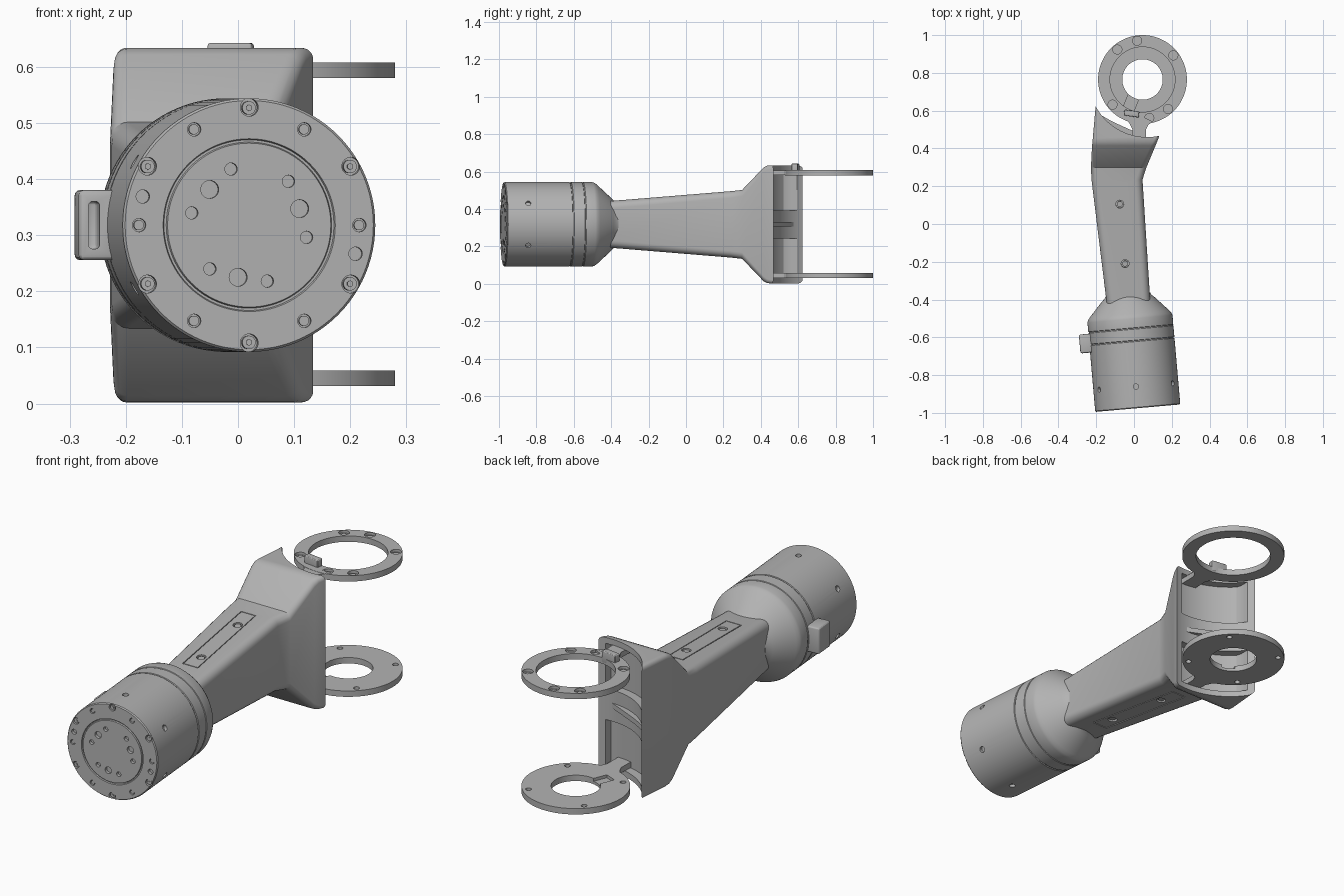
import bpy, bmesh
from math import sin, cos, radians, pi
from mathutils import Matrix, Vector

if "Cube" in bpy.data.objects:
    bpy.data.objects.remove(bpy.data.objects["Cube"])

grey = bpy.data.materials.new("machined_grey")
grey.use_nodes = True
grey.diffuse_color = (0.45, 0.45, 0.45, 1)
grey.node_tree.nodes["Principled BSDF"].inputs["Base Color"].default_value = grey.diffuse_color

MID = 0.318                                    # mid height of the whole arm
T, R = Matrix.Translation, Matrix.Rotation
ARM = T((0.02, -0.975, MID)) @ R(radians(5), 4, 'Z')   # local y runs along the motor
RING = Vector((0.045, 0.765, 0))
parts = []


def finish(name, bm, keep=True):
    bmesh.ops.recalc_face_normals(bm, faces=bm.faces)
    me = bpy.data.meshes.new(name)
    bm.to_mesh(me)
    bm.free()
    me.materials.append(grey)
    ob = bpy.data.objects.new(name, me)
    bpy.context.scene.collection.objects.link(ob)
    if keep:
        parts.append(ob)
    else:
        ob.hide_render = True
    return ob


def loft(name, rings, keep=True):
    """Skin a list of equally long point rings and cap both ends."""
    bm = bmesh.new()
    vs = [[bm.verts.new(p) for p in ring] for ring in rings]
    n = len(vs[0])
    for a, b in zip(vs, vs[1:]):
        for i in range(n):
            j = (i + 1) % n
            bm.faces.new((a[i], a[j], b[j], b[i]))
    bm.faces.new(vs[0])
    bm.faces.new(vs[-1])
    return finish(name, bm, keep)


def prism(name, pts, z0, z1, keep=True):
    return loft(name, [[(x, y, z) for x, y in pts] for z in (z0, z1)], keep)


def cylinders(name, specs, keep=True, seg=24):
    """Several cylinders in one mesh; each spec is (matrix, radius, depth)."""
    bm = bmesh.new()
    for m, r, d in specs:
        bmesh.ops.create_cone(bm, cap_ends=True, segments=seg, radius1=r,
                              radius2=r, depth=d, matrix=m)
    return finish(name, bm, keep)


def box(name, m, size, bevel=0, keep=True):
    bm = bmesh.new()
    bmesh.ops.create_cube(bm, size=1, matrix=m @ Matrix.Diagonal((*size, 1)))
    if bevel:
        bmesh.ops.bevel(bm, geom=bm.edges[:], offset=bevel, segments=3,
                        profile=0.5, affect='EDGES')
    return finish(name, bm, keep)


def cut(ob, *cutters):
    for c in cutters:
        mod = ob.modifiers.new("cut", 'BOOLEAN')
        mod.operation, mod.solver, mod.object = 'DIFFERENCE', 'EXACT', c
        bpy.context.view_layer.objects.active = ob
        bpy.ops.object.modifier_apply(modifier=mod.name)
    for c in cutters:
        bpy.data.objects.remove(c)


def circle(r, y, n=96):
    return [ARM @ Vector((r * cos(2 * pi * i / n), y, r * sin(2 * pi * i / n)))
            for i in range(n)]


def on_face(radius, deg, y=0):
    a = radians(deg)
    return ARM @ T((radius * cos(a), y, radius * sin(a))) @ R(pi / 2, 4, 'X')


# Motor housing: turned profile with face groove, two seams and a rear cone
profile = [(.146, 0), (.148, .006), (.152, .006), (.154, 0), (.222, 0), (.226, .005),
           (.226, .352), (.222, .354), (.222, .358), (.226, .36), (.226, .418),
           (.223, .42), (.223, .424), (.226, .426), (.226, .474), (.222, .486),
           (.212, .5), (.14, .578), (.125, .592), (.118, .605)]
housing = loft("motor_housing", [circle(r, y) for r, y in profile])
sixths = range(0, 360, 60)
face_holes = [(on_face(.21, a + 30), .016, .05) for a in sixths]
face_holes += [(on_face(.197, a), .012, .03) for a in [*sixths, 165, -15]]
face_holes += [(on_face(.105, a + 48), .011, .03) for a in sixths]
face_holes += [(on_face(.095, a), .016, .03) for a in (18, 138, 258)]
side_holes = [(ARM @ R(radians(a + 30), 4, 'Y') @ T((.226, .115, 0)) @ R(pi / 2, 4, 'Y'),
               .014, .03) for a in sixths]
cut(housing, cylinders("hole_cutter", face_holes + side_holes, False))

# Screws in the motor face
cylinders("face_screws", [(on_face(.209, a + 30, .016), .012, .022) for a in sixths])
cylinders("face_screw_sockets", [(on_face(.209, a + 30, .004), .006, .004) for a in sixths], seg=6)
cylinders("face_pins", [(on_face(.197, a, .012), .009, .016) for a in sixths])

# Cable socket on the side of the motor
socket = box("cable_socket", ARM @ T((-.243, .365, 0)), (.068, .1, .125), .01)
cut(socket, box("slot_cutter", ARM @ T((-.25, .33, 0)), (.02, .08, .085), .008, False))


# Arm body: rounded rectangles lofted from the neck to the flared yoke
def section(y, x0, x1, h, r):
    pts = []
    for cx, cz, start in ((x1 - r, h - r, 0), (x0 + r, h - r, 90),
                          (x0 + r, r - h, 180), (x1 - r, r - h, 270)):
        for k in range(6):
            a = radians(start + 18 * k)
            pts.append((cx + r * cos(a), y, MID + cz + r * sin(a)))
    return pts


body = loft("arm_body", [section(*s) for s in (
    (-.44, -.142, .088, .122, .04), (.235, -.225, .045, .177, .036),
    (.3, -.228, .066, .184, .034), (.415, -.222, .114, .304, .026),
    (.435, -.22, .122, .314, .022), (.455, -.218, .13, .316, .02),
    (.66, -.2, .2, .316, .02))])

# Concave yoke mouth and the upper and lower pockets inside it
mouth = cylinders("mouth_cutter", [(T((.07, .77, MID)), .31, 1)], False, 128)
pocket = []
for a in range(185, 291, 5):
    x = .07 + .35 * cos(radians(a))
    pocket.append((min(max(x, -.185), .1), .77 + .35 * sin(radians(a))))
pocket.append((.1, .6))
cut(body, mouth, *[prism("pocket_cutter", pocket, MID + s * .075, MID + s * .288, False)
                   for s in (1, -1)])
# Small rib across the middle of the yoke
prism("yoke_rib", [(-.19, .585), (-.19, .5), (.02, .44), (.09, .45), (0, .49), (-.11, .54)],
      MID - .012, MID + .012)

# Cover plates with two screws, on the top and underside of the arm
outline = [(-.132, .212), (-.054, .212), (-.003, -.298), (-.085, -.298)]
inner = [(-.128, .208), (-.057, .208), (-.007, -.294), (-.081, -.294)]
for side, s in (("upper", 1), ("lower", -1)):
    def skin(x, y, off):
        return (x, y, MID + s * (.122 + (y + .44) * .0815 + off))

    def slab(name, pts, lo, hi, keep):
        return loft(name, [[skin(x, y, o) for x, y in pts] for o in (lo, hi)], keep)

    screws = [T(skin(x, y, 0)) @ R(-s * radians(-4.6), 4, 'X')
              for x, y in ((-.075, .105), (-.047, -.21))]
    bores = [(m, .021, .04) for m in screws]
    cut(body, slab("recess_cutter", outline, -.007, .05, False),
        cylinders("bore_cutter", bores, False))
    plate = slab(side + "_cover_plate", inner, -.008, 0, True)
    cut(plate, cylinders("bore_cutter", bores, False))
    cylinders(side + "_cover_screws", [(m @ T((0, 0, -s * .012)), .015, .016) for m in screws])


# Joint rings held by the yoke
def around(deg, z, radius=.207):
    a = radians(deg)
    return T(RING + Vector((radius * cos(a), radius * sin(a), z)))


def joint_ring(name, z, hole, bolts):
    ring = cylinders(name, [(T(RING + Vector((0, 0, z))), .235, .028)], seg=96)
    cut(ring, cylinders("hole_cutter", [(T(RING + Vector((0, 0, z))), hole, .1)], False, 96),
        cylinders("bolt_cutter", bolts, False))
    neck = [(.1, .542), (.075, .525), (.064, .5), (.064, .42), (-.01, .42), (-.008, .5),
            (-.022, .53), (-.045, .555), (.03, .575)]
    prism(name + "_neck", neck, z - .013, z + .013)
    return ring


top_angles = (38, 98, 130, 220, 280, 311)
joint_ring("upper_ring", .594, .172, [(around(a, .61), .024, .03) for a in top_angles])
cylinders("upper_ring_bolts", [(around(a, .593), .013, .012) for a in top_angles])
lower = joint_ring("lower_ring", .045, .107, [(around(a, .045), .013, .1)
                                              for a in range(45, 360, 90)])
# Keyed channel in the lower ring and locating tab on the upper one
cut(lower, box("channel_cutter", T((-.01, .655, .058)) @ R(radians(-22), 4, 'Z'),
               (.06, .1, .026), 0, False))
box("locating_tab", T((-.013, .585, .615)) @ R(radians(-8), 4, 'Z'), (.08, .032, .055), .005)

# Smooth shading with sharp creases
bpy.ops.object.select_all(action='DESELECT')
for ob in parts:
    ob.select_set(True)
bpy.context.view_layer.objects.active = parts[0]
bpy.ops.object.shade_smooth_by_angle(angle=radians(28))
